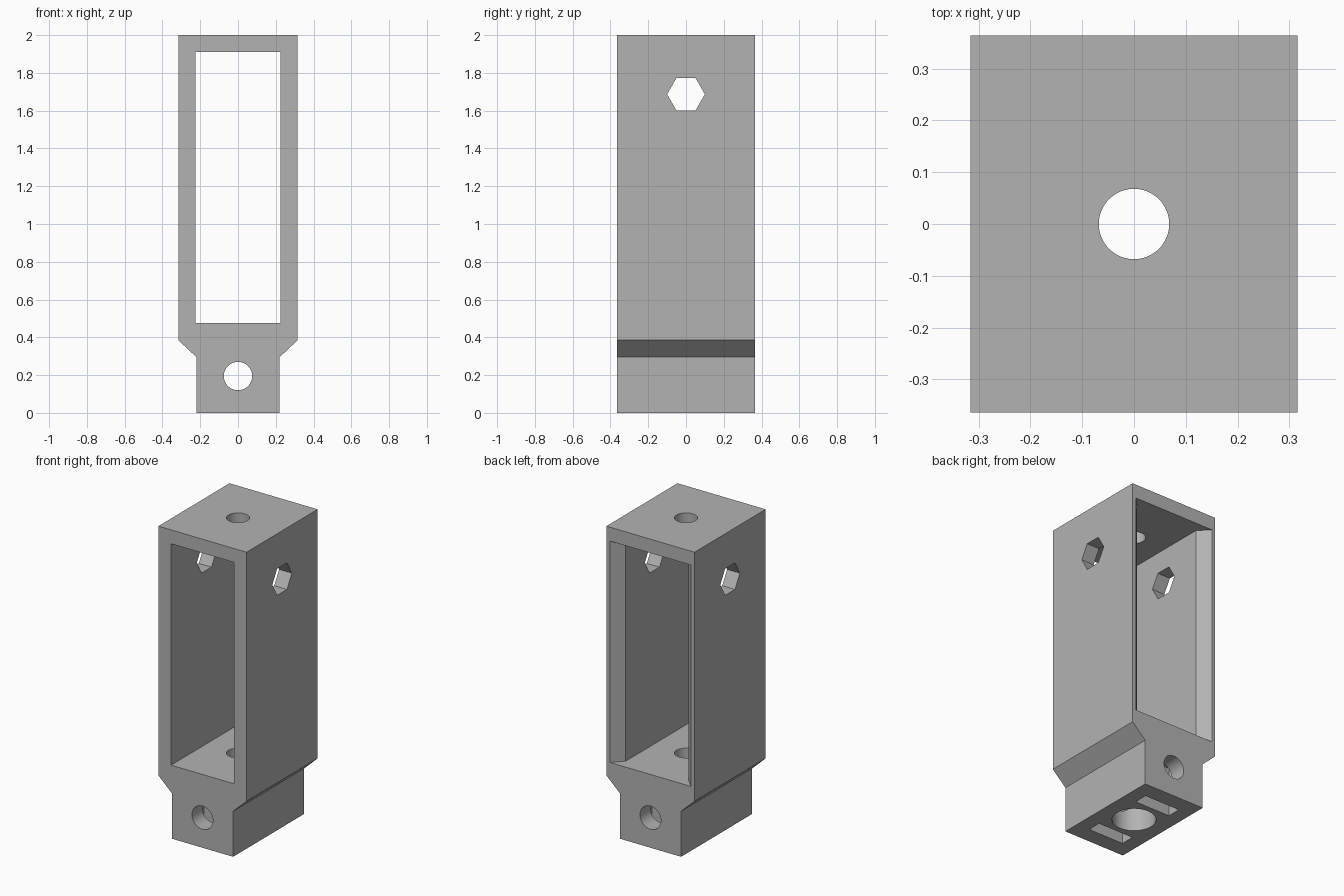
import bpy
import bmesh
from math import cos, sin, pi, radians
from mathutils import Vector

cube = bpy.data.objects.get("Cube")
if cube:
    bpy.data.objects.remove(cube, do_unlink=True)

# Overall sizes
HALF_W, HALF_D, TOP = 0.316, 0.364, 2.0
FOOT_W, FOOT_TOP, SHOULDER = 0.22, 0.295, 0.385
WIN_W, WIN_LOW, WIN_HIGH = 0.225, 0.475, 1.91
OVER = 0.1  # how far cutters run past the surface

grey = bpy.data.materials.new("plain grey")
grey.use_nodes = True
colour = (0.45, 0.45, 0.45, 1)
grey.diffuse_color = colour
grey.node_tree.nodes["Principled BSDF"].inputs["Base Color"].default_value = colour


def prism(name, points, direction):
    """Extrude a planar outline along a direction into a closed solid."""
    bm = bmesh.new()
    face = bm.faces.new([bm.verts.new(p) for p in points])
    side = bmesh.ops.extrude_face_region(bm, geom=[face])["geom"]
    moved = [v for v in side if isinstance(v, bmesh.types.BMVert)]
    bmesh.ops.translate(bm, verts=moved, vec=Vector(direction))
    bmesh.ops.recalc_face_normals(bm, faces=bm.faces)
    mesh = bpy.data.meshes.new(name)
    bm.to_mesh(mesh)
    bm.free()
    mesh.materials.append(grey)
    obj = bpy.data.objects.new(name, mesh)
    bpy.context.collection.objects.link(obj)
    return obj


def ring(radius, sides):
    return [(radius * cos(2 * pi * i / sides), radius * sin(2 * pi * i / sides))
            for i in range(sides)]


def upright_bore(name, radius, low, high):
    return prism(name, [(x, y, low) for x, y in ring(radius, 64)], (0, 0, high - low))


# Body: stepped outline with sloped shoulders
half = [(FOOT_W, 0), (FOOT_W, FOOT_TOP), (HALF_W, SHOULDER), (HALF_W, TOP)]
outline = half + [(-x, z) for x, z in reversed(half)]
body = prism("bracket_body", [(x, -HALF_D, z) for x, z in outline], (0, 2 * HALF_D, 0))

# Window through the body, flared at the back
FLARE_W, FLARE_D = 0.29, 0.068
slope = (FLARE_W - WIN_W) / FLARE_D
side = [(WIN_W, -HALF_D - OVER), (WIN_W, HALF_D - FLARE_D),
        (FLARE_W + slope * 0.01, HALF_D + 0.01)]
plan = side + [(-x, y) for x, y in reversed(side)]
cutters = [prism("window_cutter", [(x, y, WIN_LOW) for x, y in plan],
                 (0, 0, WIN_HIGH - WIN_LOW))]

# Hexagonal holes through both side walls
cutters.append(prism("hex_cutter", [(-HALF_W - OVER, y, 1.687 + z) for y, z in ring(0.1, 6)],
                     (2 * (HALF_W + OVER), 0, 0)))

# Upright hole, wide bore in the foot and cross hole
cutters.append(upright_bore("upright_hole_cutter", 0.068, -OVER, TOP + OVER))
cutters.append(upright_bore("foot_bore_cutter", 0.129, -OVER, SHOULDER))
cutters.append(prism("cross_hole_cutter",
                     [(x, -HALF_D - OVER, 0.195 + z) for x, z in ring(0.075, 64)],
                     (0, 2 * (HALF_D + OVER), 0)))

# Nut slots in the foot
for sign in (-1, 1):
    slot = [(-0.127, 0.167), (0.127, 0.167), (0.127, 0.257), (-0.127, 0.257)]
    cutters.append(prism("nut_slot_cutter", [(x, sign * y, -OVER) for x, y in slot],
                         (0, 0, 0.32 + OVER)))

# Cut everything, then discard the helpers
bpy.context.view_layer.objects.active = body
body.select_set(True)
for cutter in cutters:
    cutter.hide_render = True
    mod = body.modifiers.new(cutter.name, "BOOLEAN")
    mod.operation = "DIFFERENCE"
    mod.solver = "EXACT"
    mod.object = cutter
    bpy.ops.object.modifier_apply(modifier=mod.name)
    bpy.data.objects.remove(cutter, do_unlink=True)
bpy.ops.object.shade_smooth_by_angle(angle=radians(30))
